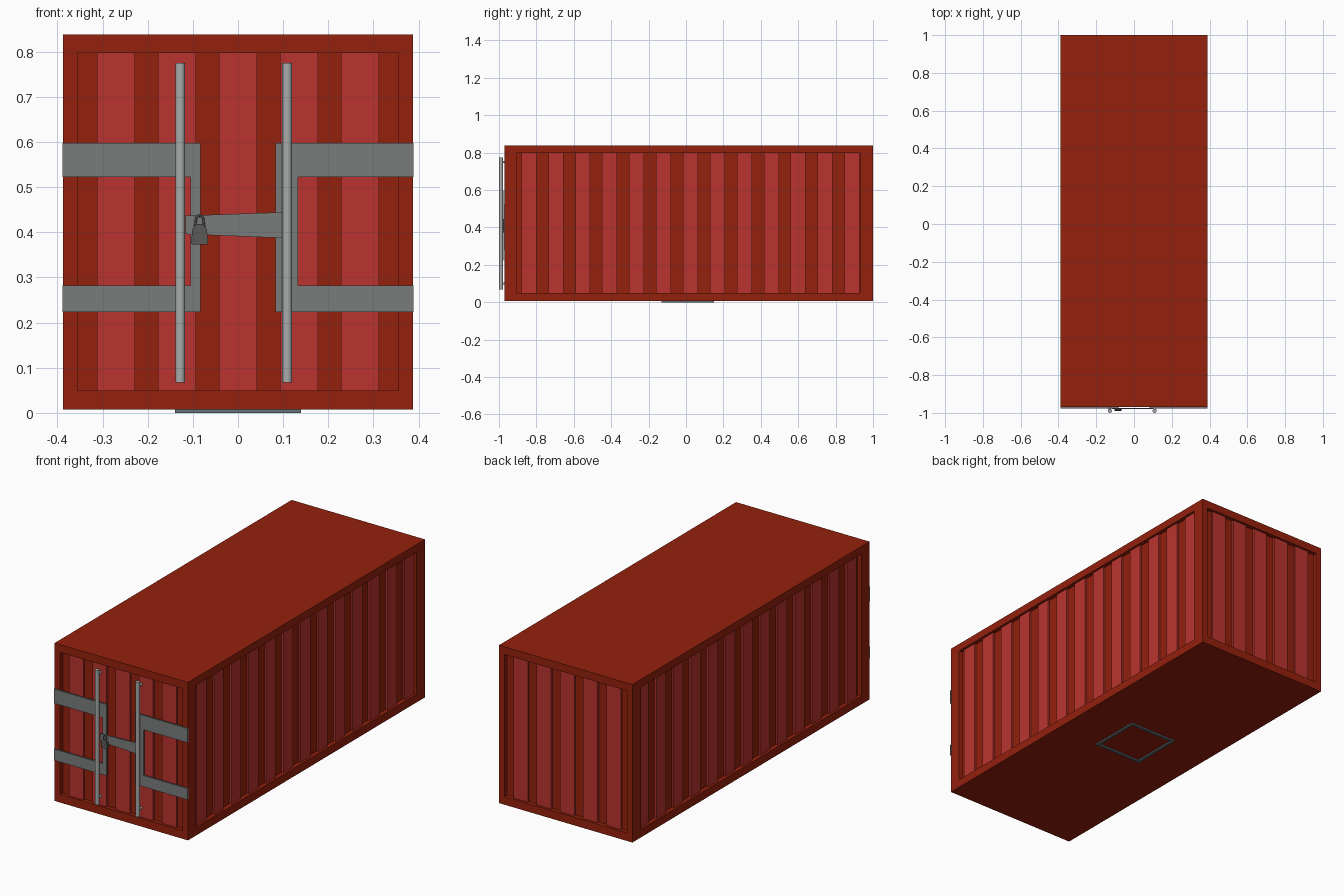
import bpy, bmesh, math
from mathutils import Vector, Matrix

if "Cube" in bpy.data.objects:
    bpy.data.objects.remove(bpy.data.objects["Cube"])


def mat(name, c):
    m = bpy.data.materials.new(name)
    m.diffuse_color = (*c, 1)
    m.use_nodes = True
    m.node_tree.nodes["Principled BSDF"].inputs["Base Color"].default_value = m.diffuse_color
    return m


DARK = mat("dark red", (0.30, 0.015, 0.004))
LIGHT = mat("light red", (0.49, 0.034, 0.028))
GREY = mat("strap grey", (0.195, 0.20, 0.20))
STEEL = mat("rod steel", (0.40, 0.41, 0.41))
LOCK = mat("padlock grey", (0.10, 0.10, 0.095))
HATCH = mat("hatch slate", (0.13, 0.17, 0.19))


def finish(bm, name, m):
    bmesh.ops.recalc_face_normals(bm, faces=bm.faces[:])
    me = bpy.data.meshes.new(name)
    bm.to_mesh(me)
    bm.free()
    me.materials.append(m)
    ob = bpy.data.objects.new(name, me)
    bpy.context.collection.objects.link(ob)
    return ob


def add_box(bm, x0, x1, y0, y1, z0, z1):
    M = Matrix.Translation(((x0 + x1) / 2, (y0 + y1) / 2, (z0 + z1) / 2)) @ \
        Matrix.Diagonal((x1 - x0, y1 - y0, z1 - z0, 1))
    return bmesh.ops.create_cube(bm, size=1, matrix=M)


def prism(name, pts, y0, y1, m):
    """Extrude an x-z outline from y0 to y1."""
    bm = bmesh.new()
    f = bm.faces.new([bm.verts.new((x, y0, z)) for x, z in pts])
    r = bmesh.ops.extrude_face_region(bm, geom=[f])
    vs = [v for v in r["geom"] if isinstance(v, bmesh.types.BMVert)]
    bmesh.ops.translate(bm, verts=vs, vec=(0, y1 - y0, 0))
    return finish(bm, name, m)


def add_cyl(bm, a, b, r, n=16):
    a, b = Vector(a), Vector(b)
    d = b - a
    M = Matrix.Translation((a + b) / 2) @ d.to_track_quat('Z', 'Y').to_matrix().to_4x4()
    bmesh.ops.create_cone(bm, cap_ends=True, segments=n, radius1=r, radius2=r,
                          depth=d.length, matrix=M)


def smooth(ob):
    for o in bpy.context.selected_objects:
        o.select_set(False)
    ob.select_set(True)
    bpy.context.view_layer.objects.active = ob
    bpy.ops.object.shade_smooth_by_angle(angle=math.radians(40))


W, YF, YB, Z0, Z1, DEPTH = 0.388, -0.97, 1.0, 0.007, 0.838, 0.022

# container body with recessed walls
bm = bmesh.new()
add_box(bm, -W, W, YF, YB, Z0, Z1)
bm.normal_update()
for f in [f for f in bm.faces if abs(f.normal.z) < 0.5]:
    side = abs(f.normal.x) > 0.5
    bmesh.ops.inset_individual(bm, faces=[f], thickness=0.02, depth=0)
    n = f.normal.copy()
    # recess floor: shift inner corners to the exact opening
    for v in f.verts:
        v.co.z = 0.050 if v.co.z < 0.4 else 0.797
        if side:
            v.co.y = -0.905 if v.co.y < 0 else 0.93
        else:
            v.co.x = math.copysign(0.356, v.co.x)
    r = bmesh.ops.extrude_discrete_faces(bm, faces=[f])
    inner = r["faces"][0]
    outer = None
    vs = inner.verts[:]
    # join the pushed-in floor to the rim with four reveal walls
    rim = [v.co.copy() for v in vs]
    bmesh.ops.translate(bm, verts=vs, vec=-n * DEPTH)
bmesh.ops.remove_doubles(bm, verts=bm.verts[:], dist=1e-5)
finish(bm, "container_body", DARK)

# raised wall ribs
bm = bmesh.new()
T = 0.010
for i in range(5):
    x = -0.2705 + i * 0.1353
    add_box(bm, x - 0.042, x + 0.042, YF + DEPTH - T, YF + DEPTH + 0.001, 0.050, 0.797)
    add_box(bm, x - 0.042, x + 0.042, YB - DEPTH - 0.001, YB - DEPTH + T, 0.050, 0.797)
for i in range(13):
    y = -0.84 + i * 0.144
    for s in (-1, 1):
        a, b = sorted((s * (W - DEPTH - 0.001), s * (W - DEPTH + T)))
        add_box(bm, a, b, y - 0.04, y + 0.04, 0.050, 0.797)
finish(bm, "wall_ribs", LIGHT)

# door straps: two arms joined by an upright
for name, s, w in (("left_strap", -1, 0.105), ("right_strap", 1, 0.133)):
    pts = [(0.083, 0.223), (0.389, 0.223), (0.389, 0.282), (w, 0.282),
           (w, 0.523), (0.389, 0.523), (0.389, 0.598), (0.083, 0.598)]
    prism(name, [(s * x, z) for x, z in pts], YF - 0.006, YF + 0.003, GREY)

# latch bar between the doors
prism("latch_bar", [(-0.116, 0.396), (0.083, 0.388), (0.101, 0.388), (0.101, 0.446),
                    (0.083, 0.444), (-0.116, 0.437)], YF - 0.010, YF - 0.004, GREY)

# locking rods with stand-offs
for name, x in (("left_rod", -0.128), ("right_rod", 0.109)):
    bm = bmesh.new()
    add_cyl(bm, (x, -0.989, 0.067), (x, -0.989, 0.775), 0.011)
    for z in (0.10, 0.75):
        add_cyl(bm, (x, -0.985, z), (x, YF + DEPTH, z), 0.006, 10)
    smooth(finish(bm, name, STEEL))

# padlock body and shackle
prism("padlock_body", [(-0.104, 0.376), (-0.100, 0.373), (-0.070, 0.373), (-0.066, 0.376),
                       (-0.069, 0.407), (-0.077, 0.418), (-0.093, 0.418), (-0.101, 0.407)],
      -0.991, -0.977, LOCK)
cu = bpy.data.curves.new("padlock_shackle", 'CURVE')
cu.dimensions = '3D'
cu.bevel_depth = 0.0025
cu.bevel_resolution = 2
arc = [(-0.085 + 0.008 * math.cos(math.pi * k / 8), 0.429 + 0.008 * math.sin(math.pi * k / 8))
       for k in range(9)]
path = [(-0.075, 0.412)] + arc + [(-0.095, 0.412)]
sp = cu.splines.new('POLY')
sp.points.add(len(path) - 1)
for p, (x, z) in zip(sp.points, path):
    p.co = (x, -0.984, z, 1)
cu.materials.append(LOCK)
bpy.context.collection.objects.link(bpy.data.objects.new("padlock_shackle", cu))

# square outline on the underside
bm = bmesh.new()
a, b, t = 0.14, 0.01, 0.014
for s in (-1, 1):
    add_box(bm, -a, a, b + s * (a - t / 2) - t / 2, b + s * (a - t / 2) + t / 2, 0, 0.008)
    add_box(bm, s * (a - t / 2) - t / 2, s * (a - t / 2) + t / 2, b - a + t, b + a - t, 0, 0.008)
finish(bm, "underside_hatch_frame", HATCH)
